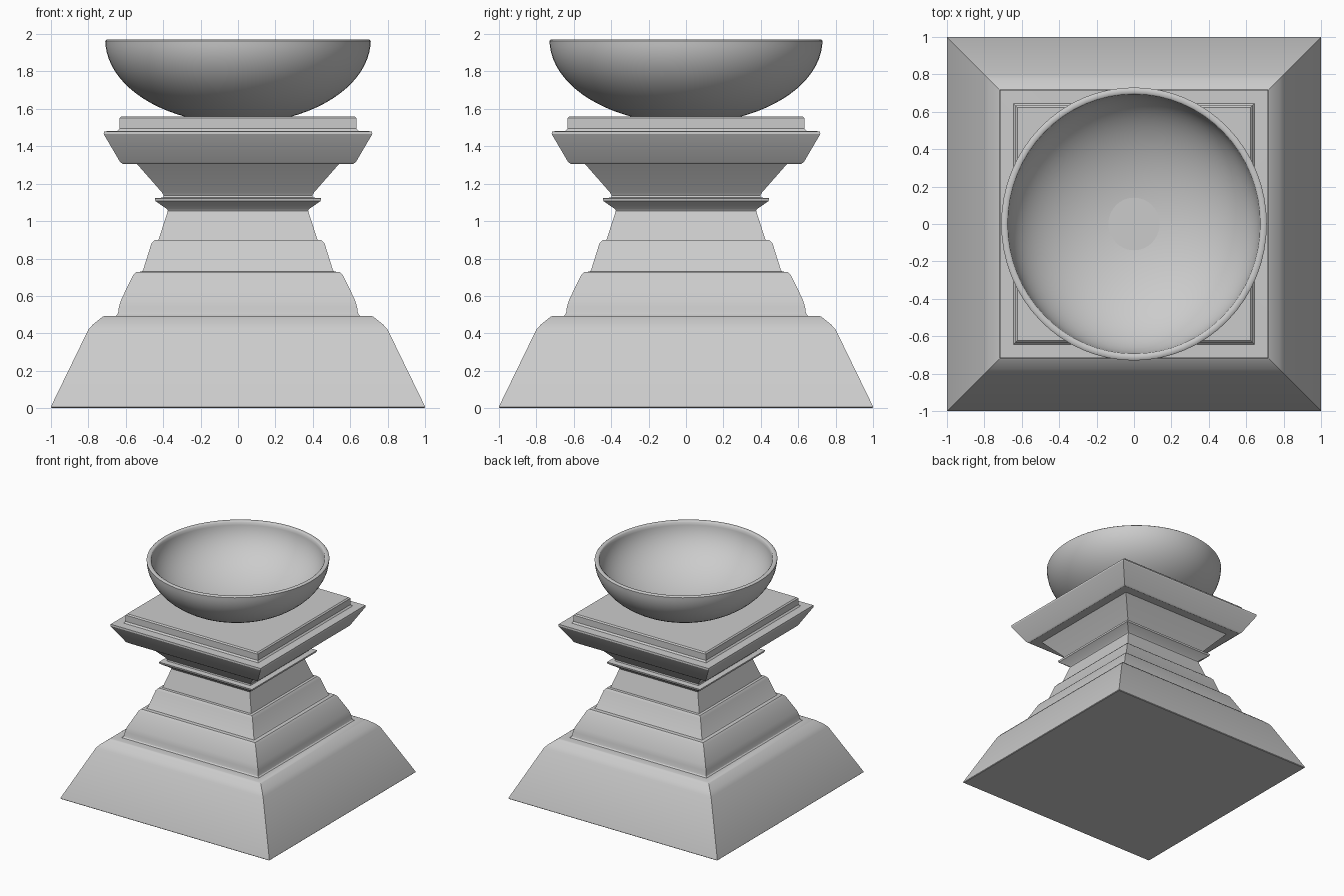
import bpy, bmesh, math

if "Cube" in bpy.data.objects:
    bpy.data.objects.remove(bpy.data.objects["Cube"])


def loft(name, profile, sides, sx=1.0, sy=1.0, closed=False, phase=0.0, angle=30):
    """Sweep a (radius, z) profile around z; cap the ends unless closed."""
    bm = bmesh.new()
    rings = []
    for r, z in profile:
        if r == 0:
            rings.append([bm.verts.new((0, 0, z))] * sides)
            continue
        rings.append([bm.verts.new((sx * r * math.cos(phase + math.tau * i / sides),
                                    sy * r * math.sin(phase + math.tau * i / sides), z))
                      for i in range(sides)])
    for a, b in zip(rings, rings[1:]):
        for i in range(sides):
            j = (i + 1) % sides
            bm.faces.new(list(dict.fromkeys((a[i], a[j], b[j], b[i]))))
    if not closed:
        bm.faces.new(rings[0][::-1])
        bm.faces.new(rings[-1])
    bmesh.ops.recalc_face_normals(bm, faces=bm.faces)
    mesh = bpy.data.meshes.new(name)
    bm.to_mesh(mesh)
    bm.free()
    obj = bpy.data.objects.new(name, mesh)
    bpy.context.collection.objects.link(obj)
    bpy.ops.object.select_all(action='DESELECT')
    obj.select_set(True)
    bpy.context.view_layer.objects.active = obj
    bpy.ops.object.shade_smooth_by_angle(angle=math.radians(angle))
    return obj


# Square pedestal: half-width and height of each moulding edge
moulding = [
    (0.995, 0), (1, 0.005), (0.997, 0.015), (0.80, 0.42), (0.775, 0.448), (0.725, 0.488), (0.715, 0.492),
    (0.655, 0.492), (0.645, 0.50), (0.64, 0.515), (0.637, 0.54), (0.625, 0.58),
    (0.56, 0.712), (0.545, 0.727), (0.515, 0.73), (0.507, 0.74),
    (0.463, 0.88), (0.447, 0.898), (0.425, 0.90),
    (0.375, 1.055), (0.38, 1.065), (0.442, 1.107), (0.445, 1.122),
    (0.40, 1.126), (0.397, 1.137), (0.408, 1.155), (0.54, 1.305),
    (0.615, 1.305), (0.63, 1.315), (0.718, 1.465), (0.717, 1.48),
    (0.645, 1.482), (0.633, 1.495), (0.633, 1.55), (0.623, 1.56)]
root2 = math.sqrt(2)
loft("pedestal", [(r * root2, z) for r, z in moulding], 4, phase=math.pi / 4)

# Bowl: outer and inner ellipsoid shells joined by a softened rim
steps = 20
rim_z = 1.97
outer, inner = [], []
for k in range(steps + 1):
    t = math.pi / 2 * k / steps
    r = 0 if k == 0 else math.sin(t)
    outer.append((r, rim_z - 0.006 * (k == steps) - 0.449 * (math.cos(t) if k < steps else 0)))
    inner.append((r * 0.95, rim_z - 0.006 * (k == steps) - 0.419 * (math.cos(t) if k < steps else 0)))
rim = [(0.99, rim_z), (0.96, rim_z)]
loft("bowl", outer + rim + inner[::-1], 64, sx=0.71, sy=0.73, closed=True, angle=50)
